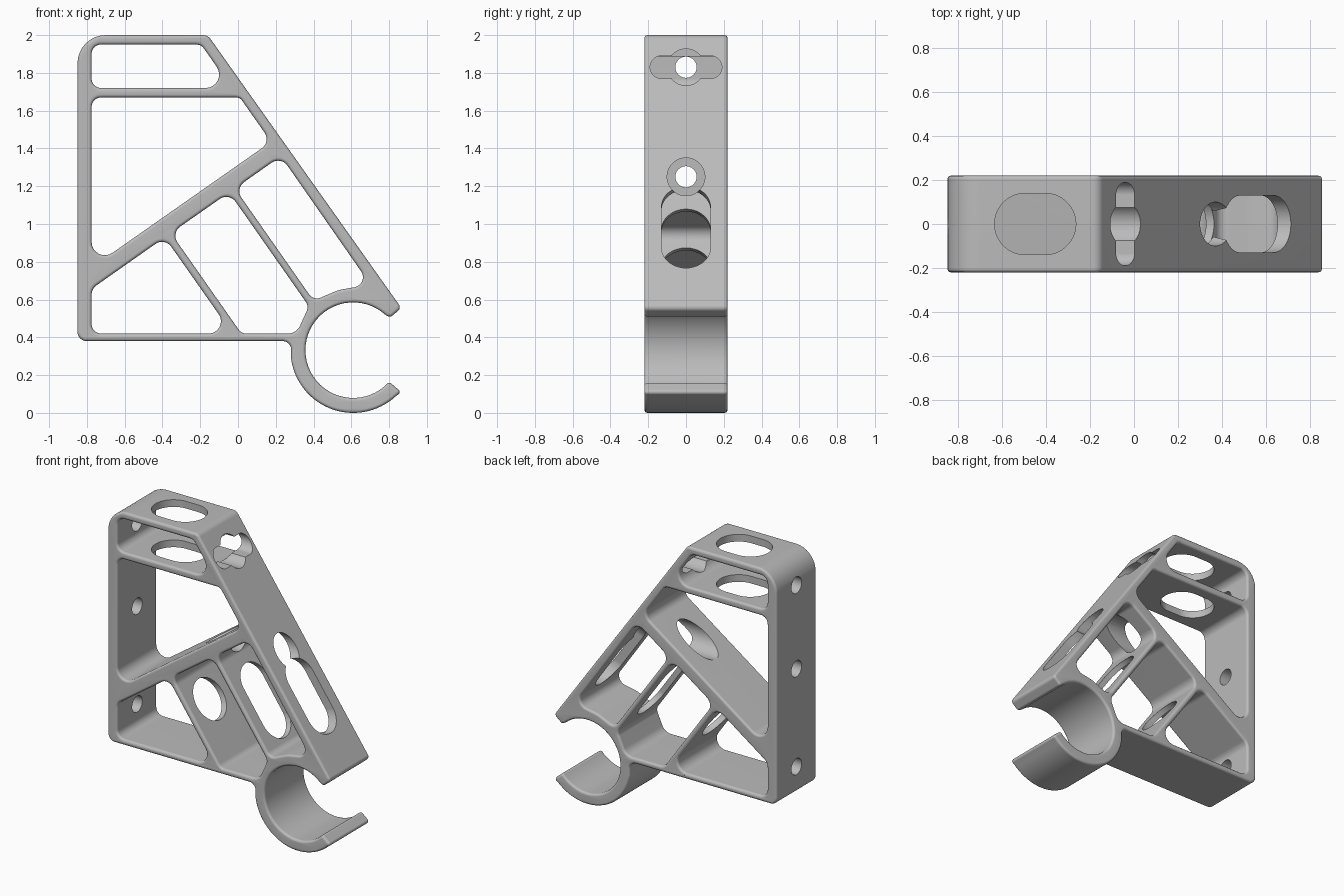
import bpy, bmesh
from math import sin, cos, pi, radians, tan, atan2
from mathutils import Vector

old = bpy.data.objects.get("Cube")
if old:
    bpy.data.objects.remove(old, do_unlink=True)

grey = bpy.data.materials.new("plain_grey")
grey.use_nodes = True
grey.diffuse_color = (0.5, 0.5, 0.5, 1)
grey.node_tree.nodes["Principled BSDF"].inputs["Base Color"].default_value = (0.5, 0.5, 0.5, 1)

DEPTH, EDGE = 0.22, 0.016


def arc(cx, cz, r, a0, a1, n=40):
    """Plain points along an arc, angles in degrees."""
    steps = [radians(a0 + (a1 - a0) * i / n) for i in range(n + 1)]
    return [(cx + r * cos(a), cz + r * sin(a), 0) for a in steps]


def rounded(corners, n=8):
    """Polygon of (x, z, radius) corners with each corner filleted."""
    out = []
    for i, (x, z, r) in enumerate(corners):
        p = Vector((x, z))
        if r == 0:
            out.append(p)
            continue
        a = Vector(corners[i - 1][:2]) - p
        b = Vector(corners[(i + 1) % len(corners)][:2]) - p
        half = a.angle(b) / 2
        reach = min(r / tan(half), a.length * 0.49, b.length * 0.49)
        r = reach * tan(half)
        a.normalize()
        b.normalize()
        c = p + (a + b).normalized() * (r / sin(half))
        s, e = p + a * reach - c, p + b * reach - c
        start = atan2(s.y, s.x)
        sweep = (atan2(e.y, e.x) - start + pi) % (2 * pi) - pi
        for k in range(n + 1):
            t = start + sweep * k / n
            out.append(c + Vector((cos(t), sin(t))) * r)
    return out


# Outer outline with the open clip ring
RING = (0.61, 0.332)
outline = [(-0.85, 0.38, 0.05), (-0.85, 2.0, 0.15), (-0.16, 2.0, 0.05),
           (0.865, 0.555, 0.025), (0.805, 0.505, 0.02)]
outline += arc(*RING, 0.253, 48, 312)
outline += [(0.80, 0.165, 0.02), (0.865, 0.11, 0.025)]
outline += arc(*RING, 0.332, -48, -172)
outline += [(0.282, 0.38, 0.085)]

# Pockets between the ribs
pockets = [
    [(-0.775, 1.72, 0.05), (-0.775, 1.95, 0.05), (-0.195, 1.95, 0.05), (-0.034, 1.72, 0.075)],
    [(-0.775, 0.77, 0.07), (-0.775, 1.67, 0.05), (0.01, 1.67, 0.04), (0.175, 1.435, 0.06)],
    [(-0.775, 0.42, 0.05), (-0.775, 0.657, 0.06), (-0.388, 0.929, 0.06), (-0.03, 0.42, 0.065)],
    [(0.018, 0.42, 0.05), (-0.355, 0.952, 0.06), (-0.047, 1.167, 0.06),
     (0.375, 0.565, 0.05), (0.31, 0.42, 0.07)],
    [(0.40, 0.594, 0.05), (-0.016, 1.188, 0.06), (0.227, 1.359, 0.06),
     (0.70, 0.68, 0.06), (0.53, 0.65, 0.2)],
]

# Body: filled outline, extruded with softened rims
curve = bpy.data.curves.new("bracket_outline", 'CURVE')
curve.dimensions = '2D'
curve.fill_mode = 'BOTH'
curve.extrude = DEPTH - EDGE
curve.bevel_depth = EDGE
curve.offset = -EDGE
curve.bevel_resolution = 2
for corners in [outline] + pockets:
    pts = rounded(corners)
    sp = curve.splines.new('POLY')
    sp.points.add(len(pts) - 1)
    for q, p in zip(sp.points, pts):
        q.co = (p.x, p.y, 0, 1)
    sp.use_cyclic_u = True
source = bpy.data.objects.new("outline_helper", curve)
bpy.context.collection.objects.link(source)
dg = bpy.context.evaluated_depsgraph_get()
mesh = bpy.data.meshes.new_from_object(source.evaluated_get(dg))
bpy.data.objects.remove(source, do_unlink=True)
bm = bmesh.new()
bm.from_mesh(mesh)
bmesh.ops.remove_doubles(bm, verts=bm.verts, dist=0.0002)
for v in bm.verts:
    v.co = (v.co.x, -v.co.z, v.co.y)
bmesh.ops.recalc_face_normals(bm, faces=bm.faces)
bm.to_mesh(mesh)
bm.free()
mesh.materials.clear()
mesh.materials.append(grey)
body = bpy.data.objects.new("bracket_body", mesh)
bpy.context.collection.objects.link(body)


def cut(start, direction, length, half_w, half_h, wide=(0, 1, 0)):
    """Cut a stadium tunnel; half_w lies along 'wide', half_h across it."""
    d = Vector(direction).normalized()
    w = Vector(wide)
    h = d.cross(w)
    r = min(half_w, half_h)
    ring = []
    for i in range(48):
        a = 2 * pi * (i + 0.5) / 48
        u = r * cos(a) + (half_w - r) * (1 if cos(a) > 0 else -1)
        v = r * sin(a) + (half_h - r) * (1 if sin(a) > 0 else -1)
        ring.append(Vector(start) + w * u + h * v)
    b = bmesh.new()
    face = b.faces.new([b.verts.new(p) for p in ring])
    ext = bmesh.ops.extrude_face_region(b, geom=[face])
    moved = [g for g in ext["geom"] if isinstance(g, bmesh.types.BMVert)]
    bmesh.ops.translate(b, verts=moved, vec=d * length)
    bmesh.ops.recalc_face_normals(b, faces=b.faces)
    me = bpy.data.meshes.new("cutter")
    b.to_mesh(me)
    b.free()
    me.materials.append(grey)
    tool = bpy.data.objects.new("cutter", me)
    tool.hide_render = True
    bpy.context.collection.objects.link(tool)
    mod = body.modifiers.new("cut", 'BOOLEAN')
    mod.operation = 'DIFFERENCE'
    mod.solver = 'EXACT'
    mod.object = tool
    bpy.ops.object.modifier_apply(modifier=mod.name)
    bpy.data.objects.remove(tool, do_unlink=True)


bpy.ops.object.select_all(action='DESELECT')
body.select_set(True)
bpy.context.view_layer.objects.active = body
X, TILT = (1, 0, 0), Vector((0.944, 0, 0.33))

# Screw holes through the back wall
for z in (1.83, 1.25, 0.57):
    cut((-0.95, 0, z), X, 0.2, 0.056, 0.056)
# Oval windows through the top and the shelf
cut((-0.45, 0, 1.6), (0, 0, 1), 0.6, 0.14, 0.185)
# Keyed opening in the upper sloping wall
cut((-0.15, 0, 1.83), X, 0.5, 0.097, 0.097)
cut((-0.15, 0, 1.83), X, 0.5, 0.19, 0.06)
# Straight tool passage through the strut and sloping wall
cut((-0.3, 0, 1.25), X, 1.0, 0.1, 0.1)
# Tilted tool passage: round in the first rib, long slots further out
cut((-0.43, 0, 0.68), TILT, 0.42, 0.14, 0.14)
cut((0.05, 0, 0.805), TILT, 0.9, 0.13, 0.255)

# Smooth curves, crisp hole rims
bpy.ops.object.shade_smooth_by_angle(angle=radians(35))
wn = body.modifiers.new("even_shading", 'WEIGHTED_NORMAL')
wn.keep_sharp = True
